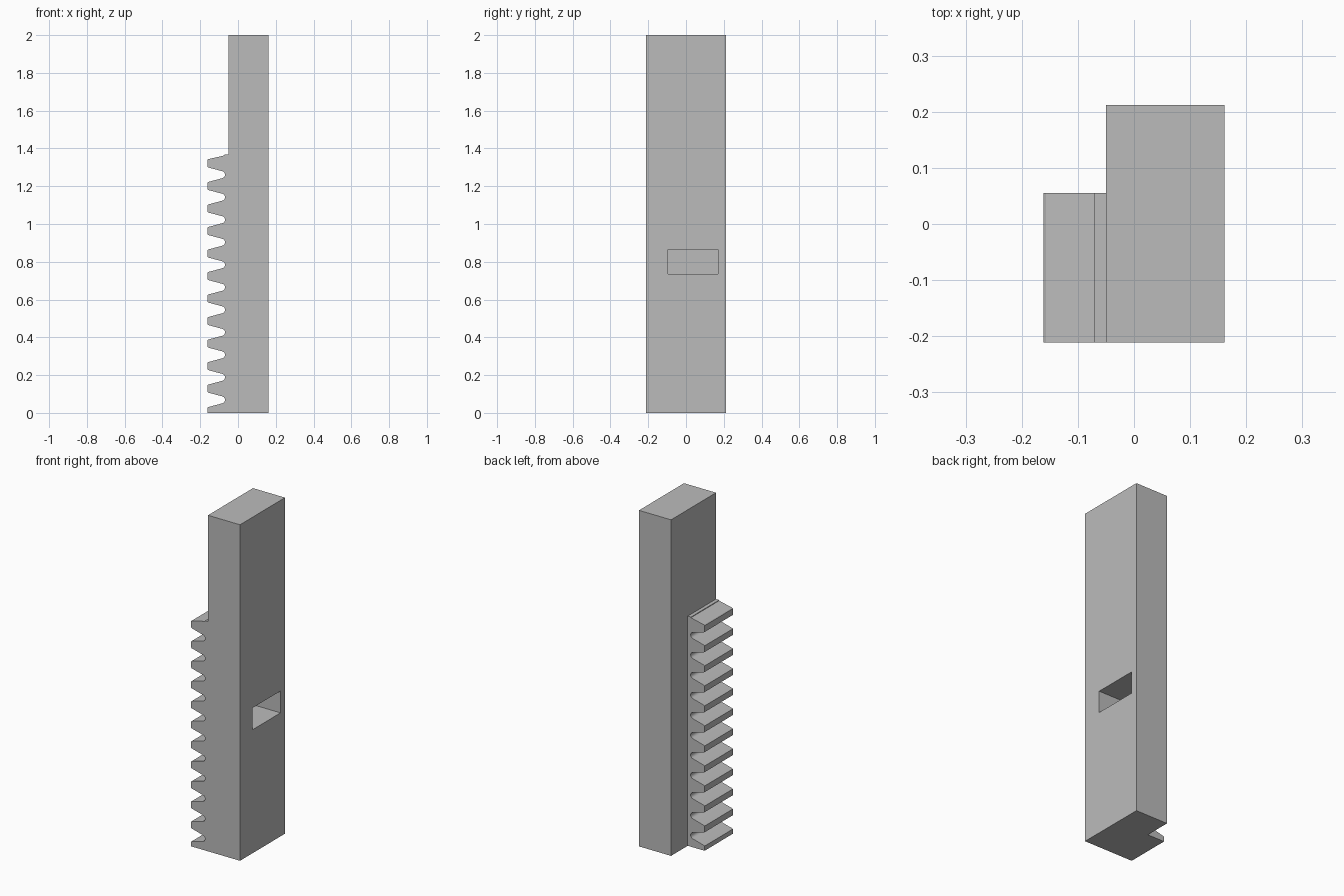
import bpy, bmesh
from math import radians, sin, cos, tan
from mathutils import Vector

cube = bpy.data.objects.get("Cube")
if cube:
    bpy.data.objects.remove(cube)

# Main dimensions
BACK, ROOT, TIP = 0.161, -0.05, -0.161      # x: plain side, tooth base, tooth tips
FRONT, RACK_END, REAR = -0.211, 0.055, 0.212  # y
HEIGHT, SHOULDER = 2.0, 1.367               # z
PITCH, FIRST_GAP, GAPS = 0.1192, 0.069, 11
FLOOR, RADIUS, FLANK = -0.069, 0.019, radians(15)
CHAMFER = 0.004


def gap_profile(z):
    """Outline of one tooth gap, from its lower tip to its upper tip."""
    cx = FLOOR - RADIUS
    arc = []
    for i in range(11):
        a = (FLANK - radians(90)) + (radians(180) - 2 * FLANK) * i / 10
        arc.append((cx + RADIUS * cos(a), z + RADIUS * sin(a)))
    half = RADIUS * cos(FLANK) + (arc[0][0] - TIP) * tan(FLANK)
    slope = CHAMFER * tan(FLANK)
    lower = [(TIP, z - half - CHAMFER / 2), (TIP + CHAMFER, z - half + slope)]
    upper = [(TIP + CHAMFER, z + half - slope), (TIP, z + half + CHAMFER / 2)]
    return lower + arc + upper


# Side outline of bar and teeth
outline = [(BACK, 0), (ROOT, 0), (TIP, 0)]
for i in range(GAPS):
    outline += gap_profile(FIRST_GAP + i * PITCH)
last_tip = FIRST_GAP + (GAPS - 0.5) * PITCH + 0.019
outline += [(TIP, last_tip), (TIP + CHAMFER, last_tip + CHAMFER),
            (-0.071, SHOULDER - 0.004), (-0.071, SHOULDER), (ROOT, SHOULDER),
            (ROOT, HEIGHT), (BACK, HEIGHT)]

bm = bmesh.new()


def extrude(face, offset):
    """Extrude a face and return the moved cap."""
    geom = bmesh.ops.extrude_face_region(bm, geom=[face])["geom"]
    bmesh.ops.translate(bm, vec=offset, verts=[g for g in geom if isinstance(g, bmesh.types.BMVert)])
    if face.is_valid:
        bm.faces.remove(face)
    return next(g for g in geom if isinstance(g, bmesh.types.BMFace))


# Toothed front part
front = bm.faces.new([bm.verts.new((x, FRONT, z)) for x, z in outline])
front_copy = list(front.verts)
cap = extrude(front, (0, RACK_END - FRONT, 0))
bm.faces.new(front_copy)

# Only the plain bar carries on to the rear
def vert_at(face, x, z):
    return min(face.verts, key=lambda v: (v.co - Vector((x, RACK_END, z))).length)

bmesh.utils.face_split(cap, vert_at(cap, ROOT, 0), vert_at(cap, ROOT, SHOULDER))
bar_cap = max((f for f in bm.faces if all(abs(v.co.y - RACK_END) < 1e-5 for v in f.verts)),
              key=lambda f: max(v.co.x for v in f.verts))
extrude(bar_cap, (0, REAR - RACK_END, 0))
bmesh.ops.dissolve_limit(bm, angle_limit=0.01, verts=bm.verts[:], edges=bm.edges[:])
bmesh.ops.recalc_face_normals(bm, faces=bm.faces[:])

# Blind pocket in the plain side
side = max(bm.faces, key=lambda f: f.calc_center_median().x)
bmesh.ops.inset_region(bm, faces=[side], thickness=0.05)
mid = side.calc_center_median()
for v in side.verts:
    v.co.y = 0.17 if v.co.y > mid.y else -0.095
    v.co.z = 0.865 if v.co.z > mid.z else 0.735
extrude(side, (-0.16, 0, 0))
bmesh.ops.dissolve_limit(bm, angle_limit=0.01, verts=bm.verts[:], edges=bm.edges[:])
bmesh.ops.recalc_face_normals(bm, faces=bm.faces[:])

mesh = bpy.data.meshes.new("toothed_bar")
bm.to_mesh(mesh)
bm.free()
bar = bpy.data.objects.new("toothed_bar", mesh)
bpy.context.collection.objects.link(bar)

# Plain grey metal
grey = bpy.data.materials.new("grey_metal")
grey.use_nodes = True
colour = (0.5, 0.5, 0.5, 1)
grey.diffuse_color = colour
grey.node_tree.nodes["Principled BSDF"].inputs["Base Color"].default_value = colour
mesh.materials.append(grey)

bpy.ops.object.select_all(action="DESELECT")
bar.select_set(True)
bpy.context.view_layer.objects.active = bar
bpy.ops.object.shade_smooth_by_angle(angle=radians(25))
